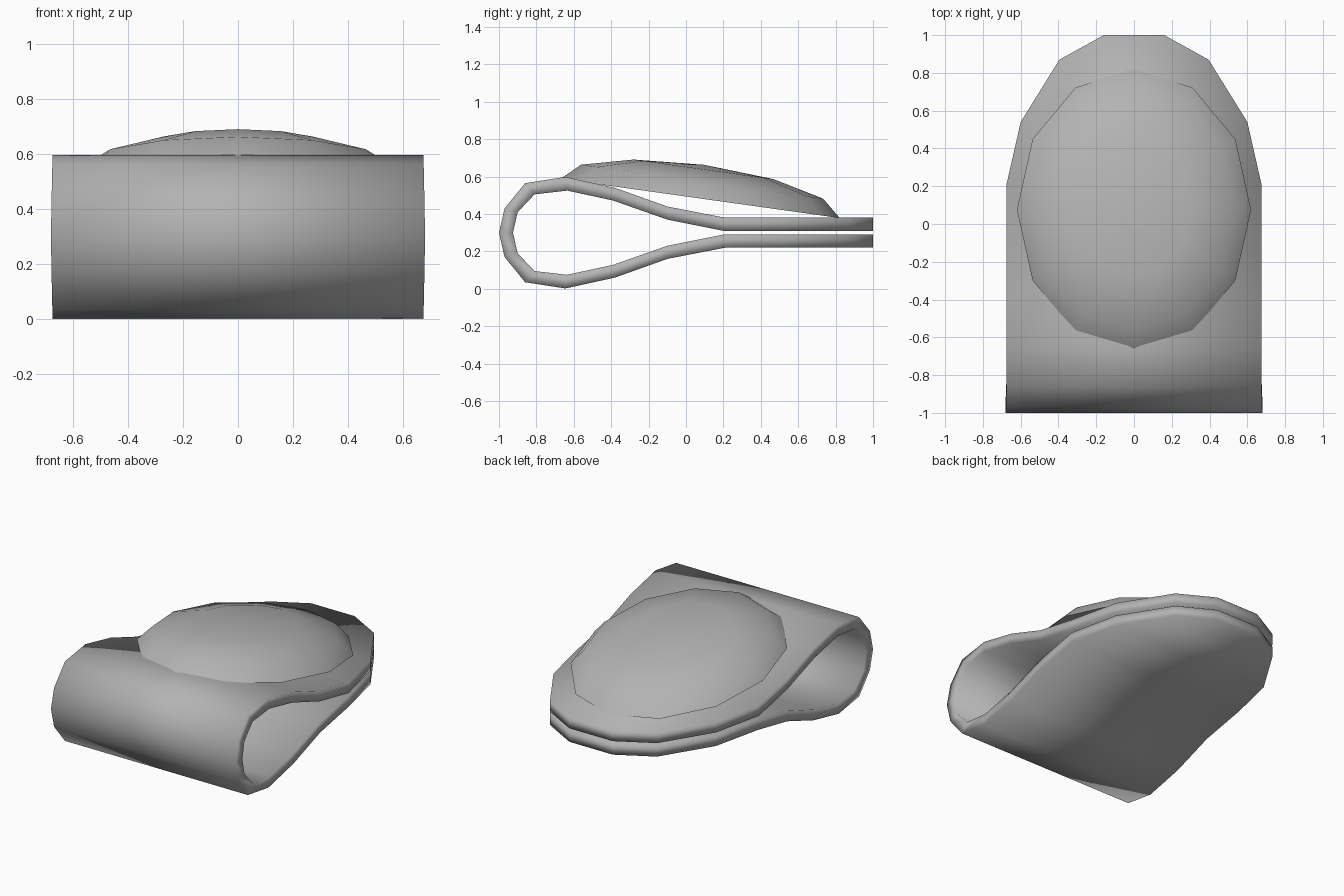
import bpy, bmesh, math

if "Cube" in bpy.data.objects:
    bpy.data.objects.remove(bpy.data.objects["Cube"])

grey = bpy.data.materials.new("dark_grey")
grey.diffuse_color = (0.45, 0.45, 0.45, 1)
grey.use_nodes = True
grey.node_tree.nodes["Principled BSDF"].inputs["Base Color"].default_value = grey.diffuse_color


def make_object(name, bm, angle):
    bmesh.ops.recalc_face_normals(bm, faces=bm.faces)
    mesh = bpy.data.meshes.new(name)
    bm.to_mesh(mesh)
    bm.free()
    mesh.materials.append(grey)
    obj = bpy.data.objects.new(name, mesh)
    bpy.context.collection.objects.link(obj)
    bpy.ops.object.select_all(action='DESELECT')
    obj.select_set(True)
    bpy.context.view_layer.objects.active = obj
    bpy.ops.object.shade_smooth_by_angle(angle=math.radians(angle))
    return obj


# Folded strap, upper half: half width, outer (y, z), inner (y, z), z from the middle plane
MID = 0.30
half = [
    (0.16, 1.0, 0.08, 1.0, 0.01),
    (0.395, 0.87, 0.08, 0.87, 0.01),
    (0.60, 0.54, 0.08, 0.54, 0.01),
    (0.675, 0.21, 0.08, 0.20, 0.01),
    (0.675, -0.10, 0.14, -0.10, 0.07),
    (0.675, -0.38, 0.24, -0.39, 0.172),
    (0.675, -0.645, 0.298, -0.635, 0.225),
    (0.675, -0.86, 0.265, -0.81, 0.205),
    (0.678, -0.97, 0.13, -0.90, 0.11),
    (0.68, -1.0, 0.0, -0.925, 0.0),
]
stations = [(w, oy, MID + oz, iy, MID + iz) for w, oy, oz, iy, iz in half]
stations += [(w, oy, MID - oz, iy, MID - iz) for w, oy, oz, iy, iz in half[-2::-1]]

bm = bmesh.new()
rings = []
for w, oy, oz, iy, iz in stations:
    rings.append([bm.verts.new(p) for p in
                  ((-w, oy, oz), (w, oy, oz), (w, iy, iz), (-w, iy, iz))])
for a, b in zip(rings, rings[1:]):
    for i in range(4):
        j = (i + 1) % 4
        bm.faces.new((a[i], a[j], b[j], b[i]))
bm.faces.new(rings[0])
bm.faces.new(rings[-1])
make_object("folded_strap", bm, 180)

# Domed pad: twelve-sided half ellipsoid leaning over the strap
bm = bmesh.new()
SIDES = 12
HEIGHT = 0.18


def pad_point(x, y, h):
    return (x, 0.075 + y + 0.12 * h, 0.483 - 0.14 * y + h)


levels = []
for k in range(3):
    e = math.radians(30 * k)
    levels.append([bm.verts.new(pad_point(0.62 * math.cos(e) * math.cos(a),
                                          0.747 * math.cos(e) * math.sin(a),
                                          HEIGHT * math.sin(e)))
                   for a in (2 * math.pi * i / SIDES for i in range(SIDES))])
top = bm.verts.new(pad_point(0, 0, HEIGHT))
for i in range(SIDES):
    j = (i + 1) % SIDES
    for a, b in zip(levels, levels[1:]):
        bm.faces.new((a[i], a[j], b[j], b[i]))
    bm.faces.new((levels[-1][i], levels[-1][j], top))
bm.faces.new(levels[0])
pad = make_object("domed_pad", bm, 60)
# keep only the flat underside edge sharp
for edge in pad.data.edges:
    edge.use_edge_sharp = all(v < SIDES for v in edge.vertices)
